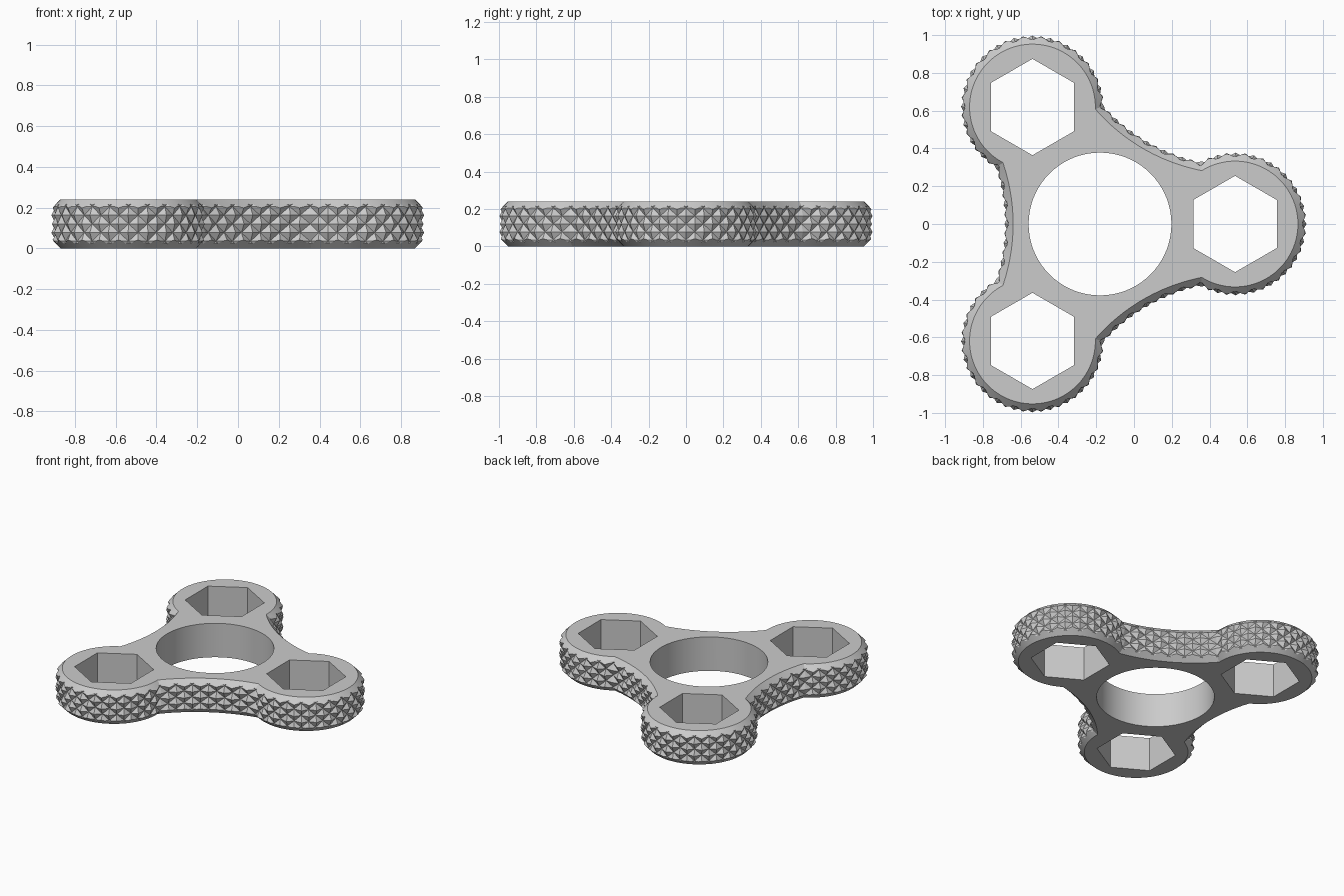
import bpy, bmesh, math
from mathutils import Vector

old = bpy.data.objects.get("Cube")
if old:
    bpy.data.objects.remove(old, do_unlink=True)

HUB = Vector((-0.18, 0.0))       # spinner centre
HEIGHT = 0.24
LOBE_R, LOBE_D = 0.378, 0.715    # lobe radius and distance from the hub
WAIST_R, WAIST_D = 0.958, 1.463  # concave side arc between lobes
CHAMFER = 0.045
KNURL = 0.022                    # depth of the grip pattern
ROW = 0.0425                     # half height of a grip diamond


def polar(radius, angle):
    return Vector((radius * math.cos(angle), radius * math.sin(angle)))


def outline(inset, detail=1):
    """Three lobes joined by concave arcs, moved inward by inset."""
    n_lobe, n_arc = 32 * detail, 12 * detail
    r, q = LOBE_R - inset, WAIST_R + inset
    lobe, waist = Vector((LOBE_D, 0)), polar(WAIST_D, math.pi / 3)
    gap = waist - lobe
    d = gap.length
    theta = math.atan2(gap.y, gap.x) + math.acos((r * r + d * d - q * q) / (2 * r * d))
    to_joint = lobe + polar(r, theta) - waist
    phi = math.atan2(to_joint.y, to_joint.x) + math.tau / 3
    points = []
    for k in range(3):
        turn = k * math.tau / 3
        base = HUB + polar(LOBE_D, turn)
        points += [base + polar(r, turn - theta + 2 * theta * i / n_lobe)
                   for i in range(n_lobe)]
        base = HUB + polar(WAIST_D, turn + math.pi / 3)
        points += [base + polar(q, turn + math.pi * 4 / 3 + phi - 2 * phi * i / n_arc)
                   for i in range(n_arc)]
    return points


def solid(name, rings, diamonds=False):
    """Closed solid through stacked rings of 3D points."""
    bm = bmesh.new()
    rows = [[bm.verts.new(p) for p in ring] for ring in rings]
    n = len(rows[0])
    for j in range(len(rows) - 1):
        for i in range(n):
            a, b = rows[j][i], rows[j][(i + 1) % n]
            c, d = rows[j + 1][(i + 1) % n], rows[j + 1][i]
            if not diamonds:
                bm.faces.new((a, b, c, d))
            elif (i + j) % 2 == 0:
                bm.faces.new((a, b, d))
                bm.faces.new((b, c, d))
            else:
                bm.faces.new((a, b, c))
                bm.faces.new((a, c, d))
    bm.faces.new(rows[0][::-1])
    bm.faces.new(rows[-1])
    bmesh.ops.recalc_face_normals(bm, faces=bm.faces)
    mesh = bpy.data.meshes.new(name)
    bm.to_mesh(mesh)
    bm.free()
    obj = bpy.data.objects.new(name, mesh)
    bpy.context.collection.objects.link(obj)
    return obj


def lift(points, z):
    return [(p.x, p.y, z) for p in points]


def prism(name, centre, radius, sides, start=0.0):
    ring = [centre + polar(radius, start + math.tau * i / sides) for i in range(sides)]
    return solid(name, [lift(ring, -0.1), lift(ring, HEIGHT + 0.1)])


# Knurled body: even lattice points are peaks, odd ones are valleys
peaks, valleys = outline(0), outline(KNURL)
rings = []
for j in range(7):
    z = HEIGHT / 2 + (j - 3) * ROW
    rings.append([(*(p if (i + j) % 2 == 0 else v), z)
                  for i, (p, v) in enumerate(zip(peaks, valleys))])
body = solid("spinner_body", rings, diamonds=True)

# Chamfer envelope trims the top and bottom rims
half = HEIGHT / 2
envelope = solid("chamfer_envelope", [
    lift(outline(CHAMFER, 2), 0),
    lift(outline(CHAMFER - half, 2), half),
    lift(outline(CHAMFER, 2), HEIGHT)])

# Bearing bore and hexagonal weight pockets
cutters = [prism("bore_cutter", HUB, LOBE_R, 72)]
for k in range(3):
    centre = HUB + polar(LOBE_D, k * math.tau / 3)
    cutters.append(prism("hex_cutter", centre, 0.255, 6, math.pi / 2))

for helper, operation in [(envelope, 'INTERSECT')] + [(c, 'DIFFERENCE') for c in cutters]:
    helper.hide_render = True
    mod = body.modifiers.new(helper.name, 'BOOLEAN')
    mod.operation, mod.solver, mod.object = operation, 'EXACT', helper

# Bake the cuts and discard the helpers
graph = bpy.context.evaluated_depsgraph_get()
baked = bpy.data.meshes.new_from_object(body.evaluated_get(graph))
body.modifiers.clear()
body.data = baked
for helper in [envelope] + cutters:
    bpy.data.objects.remove(helper, do_unlink=True)

# Material
grey = bpy.data.materials.new("light_grey")
grey.use_nodes = True
colour = (0.6, 0.6, 0.6, 1.0)
grey.diffuse_color = colour
grey.node_tree.nodes["Principled BSDF"].inputs["Base Color"].default_value = colour
body.data.materials.clear()
body.data.materials.append(grey)

bpy.ops.object.select_all(action='DESELECT')
body.select_set(True)
bpy.context.view_layer.objects.active = body
bpy.ops.object.shade_smooth_by_angle(angle=math.radians(12))
